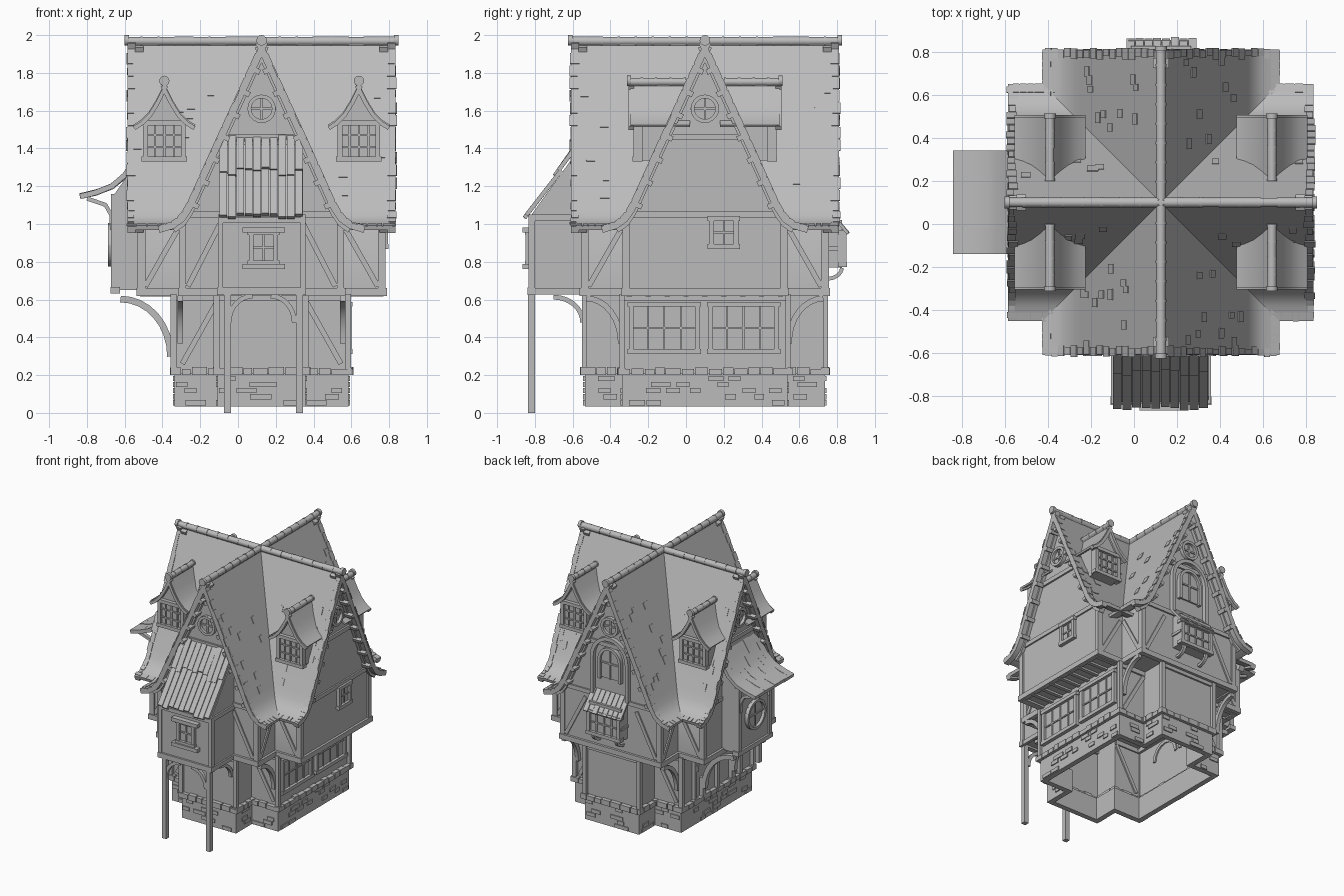
import bpy, bmesh, math, random
from mathutils import Matrix, Vector

cube = bpy.data.objects.get("Cube")
if cube:
    bpy.data.objects.remove(cube)
random.seed(4)
rnd = random.uniform

grey = bpy.data.materials.new("plain_grey")
grey.use_nodes = True
grey.diffuse_color = (0.5, 0.5, 0.5, 1)
grey.node_tree.nodes["Principled BSDF"].inputs["Base Color"].default_value = grey.diffuse_color

# Every side is modelled in its own frame: u across, v outward, z up
parts = {}
turn = Matrix()
CENTRE = Matrix.Translation((0.125, 0.1, 0))


def face_side(k):
    global turn
    turn = CENTRE @ Matrix.Rotation(k * math.pi / 2, 4, 'Z')


def prism(name, poly, axis, a, b, caps=2):
    """Extrude a polygon: axis v takes (u,z), axis u takes (v,z), axis z takes (u,v)."""
    place = {'v': lambda p, t: (p[0], -t, p[1]),
             'u': lambda p, t: (t, -p[0], p[1]),
             'z': lambda p, t: (p[0], -p[1], t)}[axis]
    bm = parts.setdefault(name, bmesh.new())
    lo, hi = [[bm.verts.new(turn @ Vector(place(p, t))) for p in poly] for t in (a, b)]
    for ring in (hi, lo)[:caps]:
        bm.faces.new(ring)
    for i in range(len(poly)):
        j = (i + 1) % len(poly)
        bm.faces.new((lo[i], lo[j], hi[j], hi[i]))


def box(name, u0, u1, v0, v1, z0, z1):
    prism(name, [(u0, z0), (u1, z0), (u1, z1), (u0, z1)], 'v', v0, v1)


def bar(name, p, q, w, a, b, axis='v'):
    p, q = Vector(p), Vector(q)
    d = (q - p).normalized()
    n = Vector((-d.y, d.x)) * w / 2
    prism(name, [p + n, q + n, q - n, p - n], axis, a, b)


def band(name, pts, t, a, b, axis='v'):
    """Strip of thickness t on the right-hand side of a path."""
    pts = [Vector(p) for p in pts]
    inner = []
    for i, p in enumerate(pts):
        d = (pts[min(i + 1, len(pts) - 1)] - pts[max(i - 1, 0)]).normalized()
        inner.append(p + Vector((d.y, -d.x)) * t)
    prism(name, pts + inner[::-1], axis, a, b)


def arc(cu, cz, ru, rz, a0, a1, n=8):
    return [(cu + ru * math.cos(math.radians(a0 + (a1 - a0) * i / n)),
             cz + rz * math.sin(math.radians(a0 + (a1 - a0) * i / n))) for i in range(n + 1)]


def window(name, u, z, w, h, v, cols=2, rows=2):
    box(name, u - w / 2, u + w / 2, v - .02, v + .006, z - h / 2, z + h / 2)
    for s in (-1, 1):
        bar(name, (u + s * w / 2, z - h / 2 - .012), (u + s * w / 2, z + h / 2 + .012), .026, v - .02, v + .024)
        bar(name, (u - w / 2 - .02, z + s * h / 2), (u + w / 2 + .02, z + s * h / 2), .026, v - .02, v + .028)
    for i in range(1, cols):
        x = u - w / 2 + w * i / cols
        bar(name, (x, z - h / 2), (x, z + h / 2), .01, v, v + .014)
    for i in range(1, rows):
        y = z - h / 2 + h * i / rows
        bar(name, (u - w / 2, y), (u + w / 2, y), .01, v, v + .014)


def round_window(name, z, r, v):
    prism(name, arc(0, z, r, r, 0, 337.5, 15), 'v', v - .02, v + .006)
    band(name, arc(0, z, r, r, 360, 0, 20), .02, v - .02, v + .028)
    bar(name, (-r, z), (r, z), .012, v, v + .014)
    bar(name, (0, z - r), (0, z + r), .012, v, v + .014)


def tube(name, u, z, r, v0, v1):
    prism(name, arc(u, z, r, r, 0, 330, 11), 'v', v0, v1)


def ridge(name, u, z, r, v0, v1, step):
    n = round((v1 - v0) / step)
    for i in range(n):
        a = v0 + (v1 - v0) * i / n
        tube(name, u, z, r * rnd(.9, 1), a, a + (v1 - v0) / n)
        tube(name, u, z, r * 1.06, a, a + .012)


# Roof profile, from ridge to flared eave
ROOF = [(0, 1.97), (.13, 1.685), (.27, 1.38), (.375, 1.145), (.405, 1.085), (.435, 1.04), (.48, 1.008), (.55, .988)]


def on_roof(u):
    for (a, za), (b, zb) in zip(ROOF, ROOF[1:]):
        if u <= b:
            return Vector((u, za + (zb - za) * (u - a) / (b - a)))
    return Vector(ROOF[-1])


def tile(u, du, v0, v1, s, lift):
    p, q = on_roof(u), on_roof(u + du)
    n = Vector((p.y - q.y, q.x - p.x)).normalized() * lift
    prism("roof_tiles", [(s * c.x, c.y) for c in (p - n, q - n, q + n, p + n)], 'v', v0, v1)


W, OUT, EAVE = .425, .645, .712
for k in range(4):
    face_side(k)
    # Upper storey and gable
    prism("upper_walls", [(-W, .63), (W, .63), (W, .98), (0, 1.88), (-W, .98)], 'v', 0, OUT, 1)
    bar("timber_frame", (-W - .015, .64), (W + .015, .64), .04, OUT - .02, OUT + .018)
    bar("timber_frame", (-W + .02, 1.05), (W - .02, 1.05), .032, OUT - .02, OUT + .012)
    bar("timber_frame", (-.2, 1.46), (.2, 1.46), .032, OUT - .02, OUT + .014)
    round_window("gable_round_window", 1.61, .075, OUT)
    ridge("main_ridge_caps", 0, 1.968, .024, 0, EAVE + .008, .09)
    tube("main_ridge_caps", 0, 1.972, .028, EAVE - .01, EAVE + .013)
    for s in (-1, 1):
        path = [(s * u, z) for u, z in ROOF]
        band("main_roof", path, .02 * s, 0, EAVE - .01)
        band("gable_boards", path, .036 * s, EAVE - .045, EAVE - .003)
        band("gable_boards", [(u, z - .02) for u, z in path[:-1]], .04 * s, OUT - .02, OUT + .025)
        for i in range(7):
            p = on_roof(.045 + i * .054)
            bar("gable_pegs", (s * (p.x - .03), p.y - .05), (s * (p.x - .018), p.y - .076), .026, OUT, EAVE)
        # Corner posts, side braces and side sills
        box("timber_frame", s * (W - .025), s * (W + .012), OUT - .03, OUT + .012, .63, 1.0)
        a, b = sorted((s * (W - .01), s * (W + .01)))
        bar("timber_frame", (W + .02, .97), (OUT - .03, .67), .028, a, b, 'u')
        box("timber_frame", s * (W - .02), s * (W + .018), W, OUT + .018, .62, .66)
        # Ragged verge tiles, eave tiles and scattered shingles
        u = .03
        while u < .52:
            tile(u, .026, EAVE - .03 - rnd(0, .02), EAVE + rnd(-.008, .006), s, .004)
            u += .03
        v = .47
        while v < EAVE - .05:
            w = rnd(.03, .06)
            tile(.51, .04, v, v + w - .005, s, rnd(.003, .006))
            v += w
        for i in range(10):
            u = rnd(.1, .36)
            v = rnd(u + .05, EAVE - .06)
            tile(u, .022, v, v + rnd(.03, .05), s, .004)

# Stone base and lower storey, an open shell with a cross plan
face_side(0)
A, B, C, D = .225, .43, .452, .628


def cross(g):
    a, b, c, d = A + g, B + g, C + g, D + g
    q = [(a, d), (a, b), (c, b)]
    return (q + [(u, -v) for u, v in q[::-1]] + [(-u, -v) for u, v in q] + [(-u, v) for u, v in q[::-1]])


prism("lower_walls", cross(0), 'z', .2, .64, 0)
inset = cross(-.012)
for p, q in zip(inset, inset[1:] + inset[:1]):
    p, q = Vector(p), Vector(q)
    d = (q - p).normalized() * .02
    bar("stone_base", p - d, q + d, .04, .035, .21, 'z')
outline = cross(.01)
for p, q in zip(outline, outline[1:] + outline[:1]):
    p, q = Vector(p), Vector(q)
    d, length, t = (q - p).normalized(), (q - p).length, -.02
    while t < length:
        w = min(rnd(.05, .09), length + .02 - t)
        bar("stone_ledge", p + d * t, p + d * (t + w - .006), rnd(.038, .048), .2, rnd(.232, .244), 'z')
        t += w
    for i in range(int(length * 22)):
        t, z = rnd(0, max(.01, length - .08)), .04 + .032 * random.randrange(5)
        bar("base_stones", p + d * t, p + d * (t + rnd(.05, .08)), .012, z, z + .028, 'z')
for i in (0, 2, 3, 5, 6, 8, 9, 11):
    u, v = outline[i]
    box("lower_posts", u - .02, u + .012, v - .014, v + .012, .22, .63)

for k in range(4):
    face_side(k)
    half, v = (A, D) if k % 2 == 0 else (B, C)
    bar("lower_beams", (-half, .61), (half, .61), .035, v - .02, v + .014)
    if k % 2:
        # Overhang joists and curved corner brackets
        for i in range(9):
            box("floor_joists", -.4 + i * .1 - .014, -.4 + i * .1 + .014, C, OUT, .615, .635)
        for s in (-1, 1):
            path = arc(s * .625, .37, s * .195, .25, 180, 90)
            band("corner_brackets", path, s * .03, .415, .445)
    else:
        for s in (-1, 1):
            bar("timber_frame", (s * .22, 1.0), (s * .39, .67), .028, OUT - .02, OUT + .01)
            bar("lower_beams", (s * .235, .59), (s * .42, .26), .028, B - .01, B + .01)
            bar("lower_beams", (s * .23, .61), (s * .45, .61), .035, B - .01, B + .014)
        # Dormers
        for u in (-.515, .515):
            shape = [(0, 1.745), (.045, 1.655), (.085, 1.59), (.125, 1.55), (.165, 1.525)]
            prism("dormer_walls", [(u - .1, 1.335), (u + .1, 1.335), (u + .1, 1.55), (u, 1.71), (u - .1, 1.55)],
                  'v', .1, .355)
            window("dormer_windows", u, 1.44, .2, .19, .355, 4, 3)
            ridge("dormer_ridge_caps", u, 1.752, .022, .1, .405, .075)
            tube("dormer_ridge_caps", u, 1.758, .027, .39, .412)
            for s in (-1, 1):
                path = [(u + s * a, z) for a, z in shape]
                band("dormer_roofs", path, .014 * s, .08, .395)
                band("dormer_boards", [(a, z - .008) for a, z in path], .022 * s, .375, .405)
                bar("dormer_boards", (u + s * .1, 1.33), (u + s * .1, 1.54), .025, .33, .375)

# Front: projecting room on posts with a plank roof
face_side(0)
prism("front_room", [(.6, .64), (.925, .64), (.925, 1.04), (.65, 1.42), (.6, 1.42)], 'u', -.22, .22)
bar("front_room_frame", (-.235, .645), (.235, .645), .04, .9, .94)
bar("front_room_frame", (-.22, 1.02), (.22, 1.02), .03, .9, .935)
window("front_room_window", .01, .875, .13, .16, .925)
for z in (.775, .968):
    box("front_room_window", -.1, .125, .925, .965, z - .014, z + .014)
for i in range(10):
    u = -.222 + i * .0444
    j = rnd(-.02, .015)
    bar("roof_planks", (.95 + j / 2, 1.04 - j * .7), (.76, 1.285), .022, u, u + .04, 'u')
    bar("roof_planks", (.785 + j, 1.27 - j * 1.4), (.645, 1.465 + j / 2), .022, u, u + .041, 'u')
for s in (-1, 1):
    for z in (.645, 1.035):
        box("front_room_frame", s * .21, s * .232, .64, .935, z - .018, z + .015)
    box("front_room_frame", s * .205, s * .232, .9, .935, .64, 1.04)
    box("front_posts", s * .19 + .01 - .018, s * .19 + .01 + .018, .9, .936, 0, .64)
    band("front_post_braces", arc(s * .05, .48, s * .135, .15, 0, 90), s * -.025, .905, .93)
    band("front_post_braces", arc(.8, .48, .165, .145, 180, 90), .025, s * .19 - .005, s * .19 + .02, 'u')

# Side with paired windows
face_side(1)
for u in (-.215, .205):
    window("lower_windows", u, .45, .35, .25, C, 4, 2)
window("small_window", .1, .955, .13, .15, OUT)

# Back: arched window above an oriel with a sloping cover
face_side(2)
prism("arched_window", arc(0, 1.34, .085, .09, 0, 180) + [(-.085, 1.2), (.085, 1.2)], 'v', OUT, OUT + .012)
for r, z, base, t in ((.1, 1.34, 1.19, .022), (.165, 1.35, 1.06, .028)):
    band("arched_window", [(-r, base)] + arc(0, z, r, r * 1.08, 180, 0, 12) + [(r, base)], t, OUT, OUT + .03)
bar("arched_window", (0, 1.2), (0, 1.42), .012, OUT, OUT + .02)
bar("arched_window", (-.085, 1.32), (.085, 1.32), .012, OUT, OUT + .02)
box("oriel", -.14, .14, OUT - .02, .725, .77, 1.02)
window("oriel", 0, .87, .26, .17, .725, 4, 2)
for s in (-1, 1):
    box("oriel", s * .13, s * .15, OUT, .74, .86, .88)
    band("oriel", arc(OUT, .77, .07, -.05, 90, 0), .02, s * .1 - .012, s * .1 + .012, 'u')
for i in range(8):
    u = -.165 + i * .041
    bar("oriel_cover", (.64, 1.09), (.76 + rnd(-.008, .005), .95), .016, u, u + .037, 'u')

# Remaining side: lean-to bay with a round window and arched arcade below
face_side(3)
prism("side_bay", [(.6, .65), (.785, .65), (.785, 1.15), (.7, 1.27), (.6, 1.27)], 'u', -.2, .2)
sweep = [(.6, 1.47), (.675, 1.36), (.735, 1.265), (.8, 1.21), (.88, 1.18), (.965, 1.16)]
for i in range(8):
    u = -.24 + i * .06
    band("side_bay_roof", [(a, z + rnd(-.004, .004)) for a, z in sweep], .028, u, u + .06, 'u')
round_window("side_bay_window", .89, .115, .785)
bar("side_bay_frame", (-.215, .65), (.215, .65), .035, .75, .8)
for s in (-1, 1):
    bar("side_bay_frame", (s * .19, .64), (s * .19, 1.16), .03, .76, .797)
    band("side_brackets", [(.78, .97), (.785, 1.05), (.82, 1.11), (.92, 1.145)],
         .022, s * .18 - .014, s * .18 + .014, 'u')
    band("side_brackets", arc(.745, .3, .28, .32, 180, 90), .035, s * .18 - .018, s * .18 + .018, 'u')
    box("arcade", s * .18 - .02, s * .18 + .02, C, C + .03, .22, .38)
for u in (-.28, 0, .28):
    box("arcade", u - .014, u + .014, C, C + .026, .22, .6)
for u in (-.14, .14):
    band("arcade", arc(u, .45, .13, .13, 180, 0), .025, C - .01, C + .024)

# Build one object per part, smooth across gentle bends only
for name, bm in parts.items():
    bmesh.ops.recalc_face_normals(bm, faces=bm.faces)
    mesh = bpy.data.meshes.new(name)
    bm.to_mesh(mesh)
    bm.free()
    mesh.materials.append(grey)
    mesh.shade_smooth()
    mesh.set_sharp_from_angle(angle=math.radians(31))
    bpy.context.collection.objects.link(bpy.data.objects.new(name, mesh))
